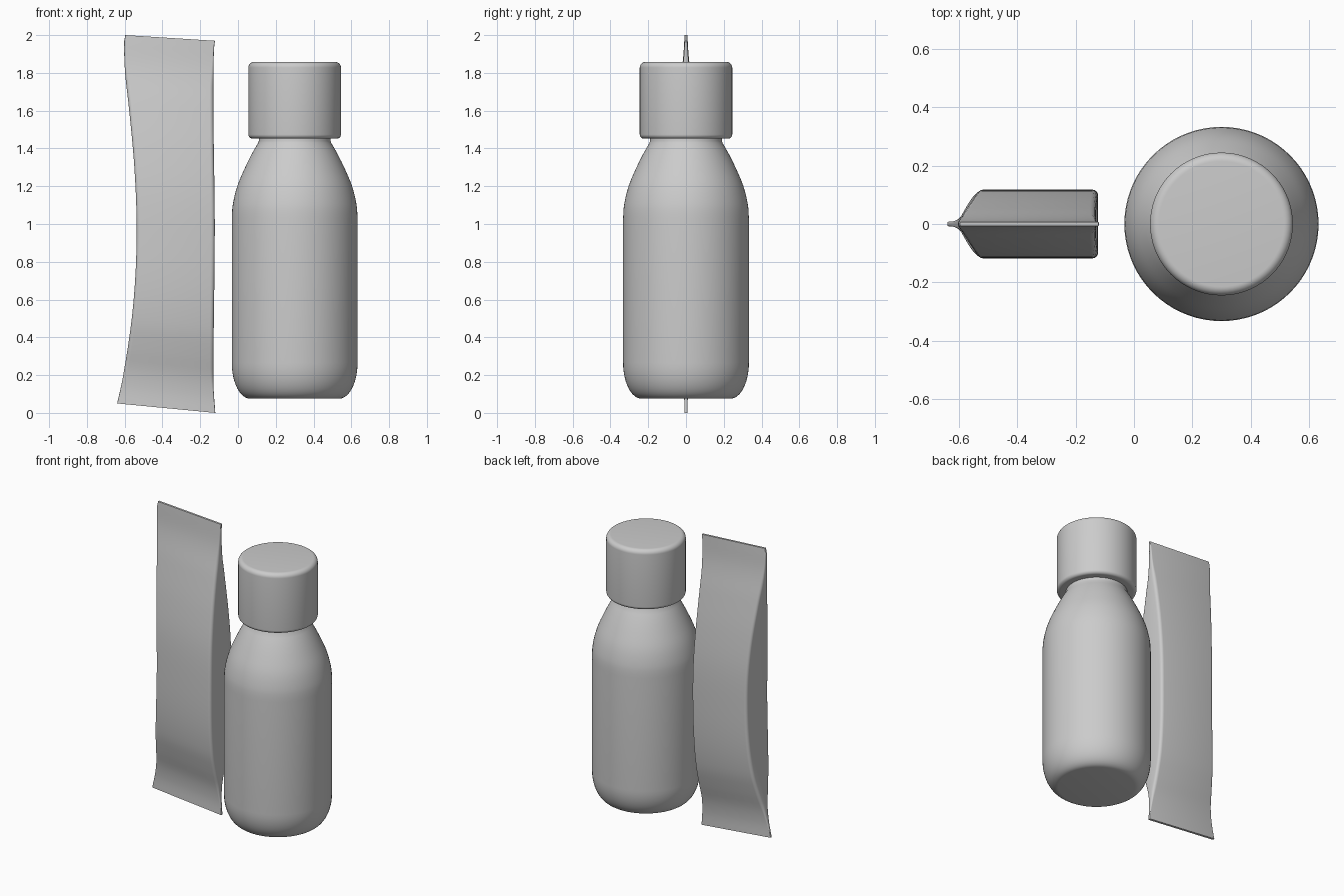
import bpy, bmesh, math

if "Cube" in bpy.data.objects:
    bpy.data.objects.remove(bpy.data.objects["Cube"])

# one neutral grey for everything
grey = bpy.data.materials.new("neutral_grey")
grey.use_nodes = True
colour = (0.6, 0.6, 0.6, 1)
grey.diffuse_color = colour
grey.node_tree.nodes["Principled BSDF"].inputs["Base Color"].default_value = colour


def loft(name, rings, angle):
    """Skin a list of closed rings, cap both ends and smooth the result."""
    bm = bmesh.new()
    rows = [[bm.verts.new(p) for p in ring] for ring in rings]
    n = len(rows[0])
    for a, b in zip(rows, rows[1:]):
        for i in range(n):
            j = (i + 1) % n
            bm.faces.new((a[i], a[j], b[j], b[i]))
    bm.faces.new(rows[0][::-1])
    bm.faces.new(rows[-1])
    bmesh.ops.recalc_face_normals(bm, faces=bm.faces)
    mesh = bpy.data.meshes.new(name)
    bm.to_mesh(mesh)
    bm.free()
    mesh.materials.append(grey)
    obj = bpy.data.objects.new(name, mesh)
    bpy.context.collection.objects.link(obj)
    bpy.ops.object.select_all(action='DESELECT')
    obj.select_set(True)
    bpy.context.view_layer.objects.active = obj
    bpy.ops.object.shade_smooth_by_angle(angle=math.radians(angle))
    return obj


def lathe(name, profile, x, sides=72):
    turns = [2 * math.pi * i / sides for i in range(sides)]
    return loft(name, [[(x + r * math.cos(t), r * math.sin(t), z) for t in turns]
                       for r, z in profile], 40)


def arc(cx, cz, rx, rz, start, end, steps=8):
    angles = [math.radians(start + (end - start) * i / steps) for i in range(steps + 1)]
    return [(cx + rx * math.cos(a), cz + rz * math.sin(a)) for a in angles]


def spline(keys, t):
    """Smooth curve through (position, value) keys."""
    i = max(k for k in range(len(keys) - 1) if keys[k][0] <= t)

    def slope(k):
        a, b = keys[max(k - 1, 0)], keys[min(k + 1, len(keys) - 1)]
        return (b[1] - a[1]) / (b[0] - a[0])
    (t0, v0), (t1, v1) = keys[i], keys[i + 1]
    h = t1 - t0
    s = (t - t0) / h
    return (v0 * (1 + 2 * s) * (1 - s) ** 2 + v1 * s * s * (3 - 2 * s)
            + h * s * (1 - s) * (slope(i) * (1 - s) - slope(i + 1) * s))


# bottle: rounded base, straight wall, sloping shoulder and short neck
BOTTLE_X = 0.30
shoulder = [(1.03, 0.333), (1.1, 0.328), (1.2, 0.304), (1.3, 0.262), (1.38, 0.222), (1.43, 0.193)]
body = arc(0.235, 0.265, 0.098, 0.19, -90, 0, 12)
body += [(spline(shoulder, 1.03 + 0.4 * i / 16), 1.03 + 0.4 * i / 16) for i in range(16)]
body += [(0.193, 1.43), (0.19, 1.44), (0.19, 1.5)]
lathe("bottle_body", body, BOTTLE_X)

# screw cap with softened rims
cap = [(0.19, 1.452)] + arc(0.223, 1.474, 0.022, 0.022, -90, 0)
cap += arc(0.215, 1.828, 0.03, 0.03, 0, 90)
lathe("bottle_cap", cap, BOTTLE_X)

# sachet: lens-shaped pillow pressed flat at both ends
left_edge = [(0, -0.64), (0.07, -0.61), (0.22, -0.565), (0.36, -0.542), (0.5, -0.537),
             (0.65, -0.55), (0.8, -0.577), (0.9, -0.598), (0.98, -0.603), (1, -0.597)]
right_edge = [(0, -0.12), (0.08, -0.13), (0.5, -0.123), (0.8, -0.13), (0.97, -0.128), (1, -0.122)]
depth = [(0, 0.008), (0.04, 0.01), (0.09, 0.025), (0.15, 0.058), (0.22, 0.09), (0.32, 0.111),
         (0.45, 0.118), (0.58, 0.113), (0.7, 0.09), (0.82, 0.054), (0.92, 0.019), (1, 0.007)]
rings = []
STEPS = 60
for k in range(STEPS + 1):
    u = k / STEPS
    x0, x1, d = (spline(keys, u) for keys in (left_edge, right_edge, depth))
    r = min(0.02, d * 0.6)
    ring = []
    for cx, cy, a in ((x1 - r, d - r, 0), (x0 + r, d - r, 90),
                      (x0 + r, r - d, 180), (x1 - r, r - d, 270)):
        ring += arc(cx, cy, r, r, a, a + 90, 4)
    # the sealed ends slope downwards across the width
    rings.append([(x, y, 1.97 * u + (0.05 - 0.02 * u) * (x1 - x) / (x1 - x0)) for x, y in ring])
loft("sachet", rings, 50)
